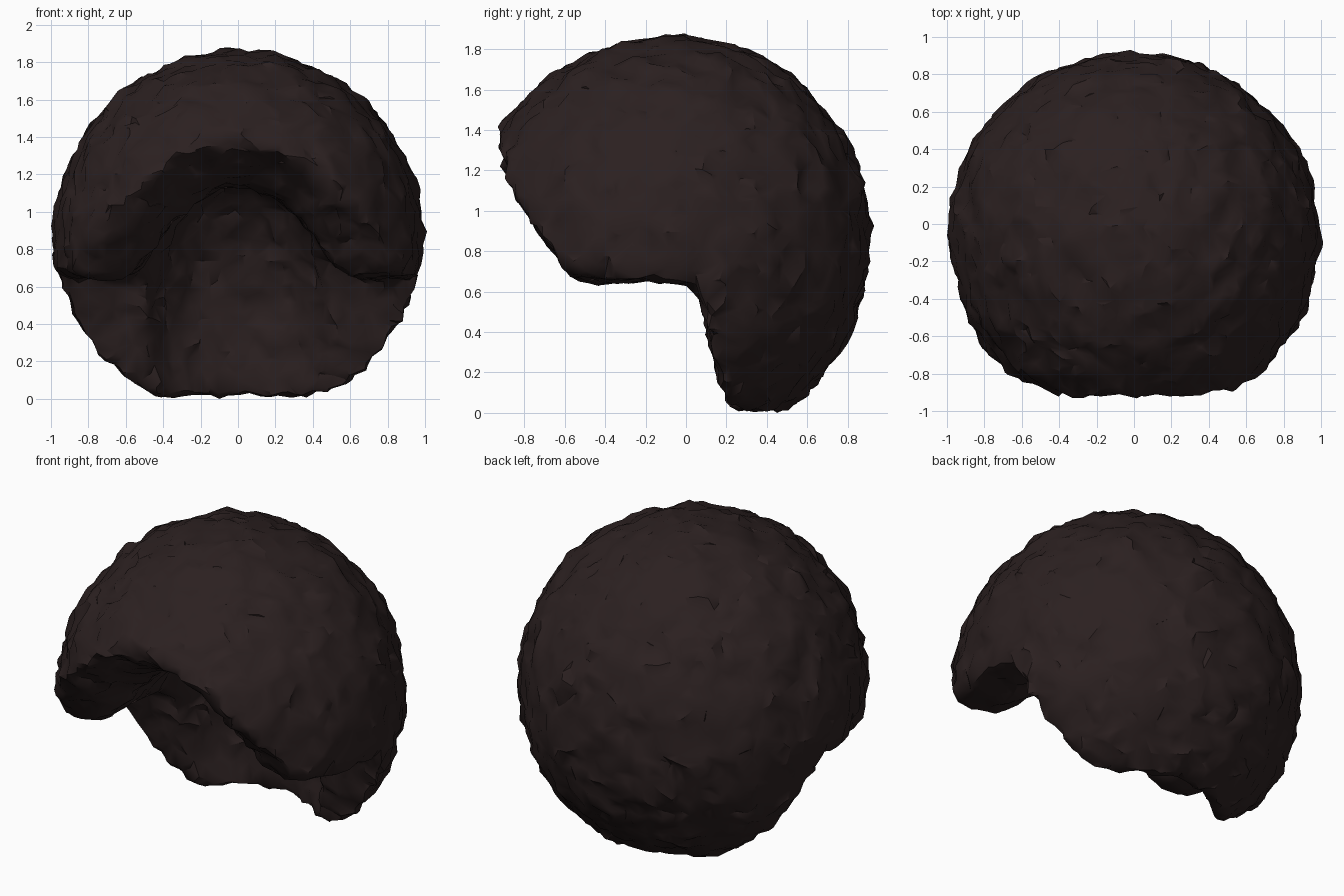
import bpy
import bmesh
from mathutils import Matrix, Vector, noise

if "Cube" in bpy.data.objects:
    bpy.data.objects.remove(bpy.data.objects["Cube"])


def make_object(name, bm):
    bmesh.ops.recalc_face_normals(bm, faces=bm.faces)
    mesh = bpy.data.meshes.new(name)
    bm.to_mesh(mesh)
    bm.free()
    ob = bpy.data.objects.new(name, mesh)
    bpy.context.collection.objects.link(ob)
    return ob


def ellipsoid(name, centre, radii, detail=5, front=1):
    bm = bmesh.new()
    bmesh.ops.create_icosphere(bm, subdivisions=detail, radius=1)
    for v in bm.verts:
        if v.co.y < 0:
            v.co.y *= front
    bm.transform(Matrix.Translation(centre) @ Matrix.Diagonal((*radii, 1)))
    return make_object(name, bm)


def block(name, centre):
    bm = bmesh.new()
    bmesh.ops.create_cube(bm, size=2, matrix=Matrix.Translation(centre) @ Matrix.Diagonal((1.5, 1, 1, 1)))
    return make_object(name, bm)


def apply_modifier(ob, kind, **settings):
    mod = ob.modifiers.new(kind.title(), kind)
    for key, value in settings.items():
        setattr(mod, key, value)
    bpy.context.view_layer.objects.active = ob
    bpy.ops.object.modifier_apply(modifier=mod.name)


def carve(ob, cutter):
    apply_modifier(ob, "BOOLEAN", operation="DIFFERENCE", object=cutter, solver="EXACT")
    bpy.data.objects.remove(cutter)


# Rounded mass of hair, fuller at the front, trimmed at the nape and fringe
hair = ellipsoid("curly_hair", (0, -0.035, 0.85), (0.985, 0.95, 1.01), front=1.13)
carve(hair, block("nape_cutter", (0, 0, -0.99)))
carve(hair, block("fringe_cutter", (0, -1.92, 1)))

# Face opening: an arch under the fringe, flat under the side lobes,
# sweeping upwards towards the front
half = [(0.15, 1.11), (0.3, 1.0), (0.42, 0.86), (0.53, 0.7), (0.65, 0.65), (1.3, 0.67), (1.3, -0.3)]
arch = [(-x, z) for x, z in reversed(half)] + [(0, 1.15)] + half
bm = bmesh.new()
sections = [
    [(x, -1.3, 1.72 - 0.2 * max(0, 1 - abs(x)) if z > 0 else z) for x, z in arch],
    [(x, -0.55, z) for x, z in arch],
    [(x, 0.21 - 0.25 * z, z) for x, z in arch],
]
rings = [[bm.verts.new(p) for p in section] for section in sections]
for a, b in zip(rings, rings[1:]):
    for i in range(len(arch)):
        j = (i + 1) % len(arch)
        bm.faces.new((a[i], a[j], b[j], b[i]))
bm.faces.new(rings[0])
bm.faces.new(rings[-1])
bmesh.ops.triangulate(bm, faces=bm.faces)
carve(hair, make_object("face_cutter", bm))

# Hollow for the head
carve(hair, ellipsoid("head_cutter", (0, 0, 0.3), (0.5, 0.43, 0.86), 4))

# Even out the surface and round the rims
apply_modifier(hair, "REMESH", mode="VOXEL", voxel_size=0.035)
apply_modifier(hair, "SMOOTH", factor=0.5, iterations=8)

# Lumpy clumps of curls
for v in hair.data.vertices:
    p = v.co.copy()
    v.co += noise.noise_vector(p * 5) * 0.022 + noise.noise_vector(p * 13 + Vector((7, 3, 1))) * 0.026
apply_modifier(hair, "DECIMATE", ratio=0.25)

# Stand it on the ground
lowest = min(v.co.z for v in hair.data.vertices)
hair.data.transform(Matrix.Translation((0, 0, -lowest)))

# Dark brown hair colour
brown = bpy.data.materials.new("dark_brown_hair")
brown.use_nodes = True
colour = (0.024, 0.0145, 0.0145, 1)
brown.diffuse_color = colour
shader = brown.node_tree.nodes["Principled BSDF"]
shader.inputs["Base Color"].default_value = colour
shader.inputs["Roughness"].default_value = 0.9
hair.data.materials.clear()
hair.data.materials.append(brown)
for face in hair.data.polygons:
    face.material_index = 0

bpy.ops.object.select_all(action="DESELECT")
hair.select_set(True)
bpy.context.view_layer.objects.active = hair
bpy.ops.object.shade_smooth_by_angle(angle=0.6)
